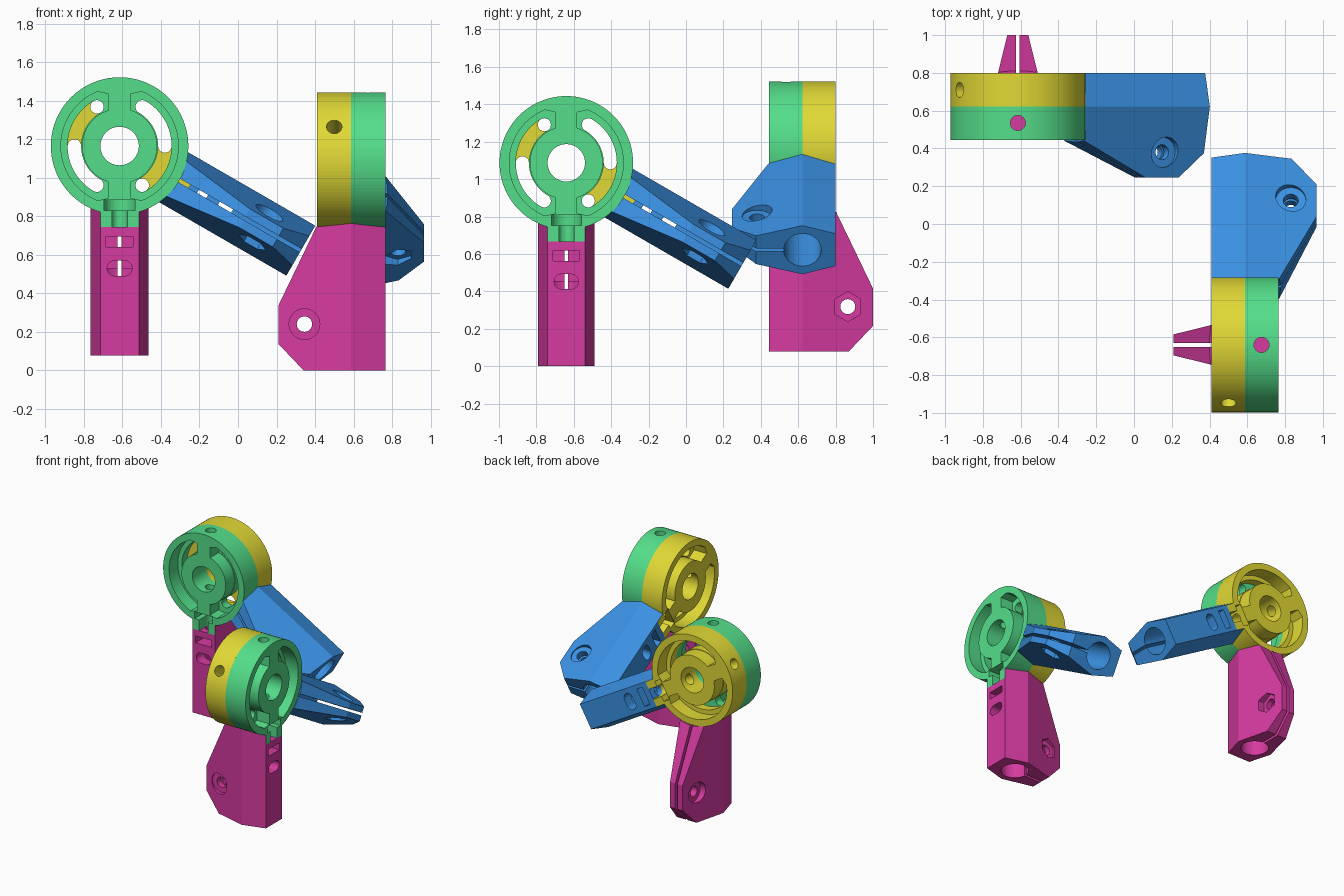
import bpy, bmesh, math
from mathutils import Matrix

if "Cube" in bpy.data.objects:
    bpy.data.objects.remove(bpy.data.objects["Cube"])

R, TH = 0.357, 0.1775          # disc radius, thickness of one half


def arc(r, a0, a1, n=24, cx=0, cy=0):
    out = []
    for i in range(n + 1):
        a = math.radians(a0 + (a1 - a0) * i / n)
        out.append((cx + r * math.cos(a), cy + r * math.sin(a)))
    return out


def circle(r, cx=0, cy=0, n=32, turn=0):
    return arc(r, turn, 360 + turn, n, cx, cy)[:-1]


def rect(x0, x1, y0, y1):
    return [(x0, y0), (x1, y0), (x1, y1), (x0, y1)]


def prism(name, pts, lo, hi, axis):
    """Extrude a 2D profile along an axis."""
    place = {'x': lambda a, b, t: (t, a, b),
             'y': lambda a, b, t: (a, t, b),
             'z': lambda a, b, t: (a, b, t)}[axis]
    bm = bmesh.new()
    lower = [bm.verts.new(place(a, b, lo)) for a, b in pts]
    upper = [bm.verts.new(place(a, b, hi)) for a, b in pts]
    bm.faces.new(lower)
    bm.faces.new(upper)
    n = len(pts)
    for i in range(n):
        j = (i + 1) % n
        bm.faces.new((lower[i], lower[j], upper[j], upper[i]))
    bmesh.ops.recalc_face_normals(bm, faces=bm.faces)
    me = bpy.data.meshes.new(name)
    bm.to_mesh(me)
    bm.free()
    ob = bpy.data.objects.new(name, me)
    bpy.context.collection.objects.link(ob)
    return ob


def carve(ob, pts, lo, hi, axis, op='DIFFERENCE'):
    """Boolean a prism into an object, then drop the cutter."""
    cutter = prism("cutter", pts, lo, hi, axis)
    m = ob.modifiers.new("cut", 'BOOLEAN')
    m.operation, m.object, m.solver = op, cutter, 'EXACT'
    bpy.context.view_layer.objects.active = ob
    bpy.ops.object.modifier_apply(modifier=m.name)
    bpy.data.objects.remove(cutter)


def spin(pts, s):
    return [(s * a, s * b) for a, b in pts]


# Disc with neck tab, front face at y = 0
tab = math.degrees(math.asin(0.1 / R))
disc = prism("disc", [(-0.1, -0.42), (0.1, -0.42)] + arc(R, -90 + tab, 270 - tab, 110), 0, TH, 'y')
carve(disc, circle(0.1, n=48), -0.1, 0.3, 'y')
pocket = (arc(0.305, 112, 248, 40) + [(-0.057, -0.27)]
          + arc(0.195, 253, 107, 40) + [(-0.057, 0.27)])
c, m = math.cos(math.radians(120)) * 0.235, math.sin(math.radians(120)) * 0.235
slot = (arc(0.27, 120, 240, 30) + arc(0.035, 240, 420, 12, c, -m)[1:]
        + arc(0.2, 240, 120, 30)[1:] + arc(0.035, 300, 480, 12, c, m)[1:-1])
for s in (1, -1):
    carve(disc, spin(pocket, s), -0.1, 0.11, 'y')
    carve(disc, spin(slot, s), 0.05, 0.3, 'y')
# screw channel, shaft slot and head pocket in the neck
carve(disc, circle(0.04, 0, 0.09), -0.6, 0.6, 'z')
carve(disc, [(-0.04, -0.1), (0.04, -0.1)] + arc(0.04, 0, 180, 12, 0, 0.09), -0.5, -0.31, 'z')
carve(disc, [(-0.08, -0.1), (0.08, -0.1)] + arc(0.08, 0, 180, 16, 0, 0.085), -0.335, -0.28, 'z')

# Clamp arm hanging below the disc
side = [(0, -0.25), (0, -1.087), (0.425, -1.087), (0.555, -0.95),
        (0.555, -0.75), (0.355, -0.335), (0.355, -0.25)]
arm = prism("arm", side, -0.3, 0.3, 'x')
section = [(0.1, 0), (0.15, TH), (0.105, 0.355), (0.052, 0.57)]
section = [(0.1, -0.0)] + section[1:] + [(-a, b) for a, b in reversed(section)]
carve(arm, section, -1.3, 0, 'z', 'INTERSECT')
carve(arm, circle(R, n=128), -0.1, 0.4, 'y')
carve(arm, rect(-0.1, 0.1, -0.1, TH), -0.42, 0, 'z')
# tube socket, slit, nut slot, inspection hole, screw hole
carve(arm, circle(0.1, 0, TH, 40), -1.2, -0.635, 'z')
carve(arm, rect(-0.01, 0.01, 0.13, 0.7), -1.2, -0.2, 'z')
carve(arm, rect(-0.07, 0.07, -0.1, 0.16), -0.525, -0.47, 'z')
carve(arm, circle(0.04, 0, 0.09), -0.5, -0.35, 'z')
oval = arc(0.04, -90, 90, 12, 0.025, -0.635) + arc(0.04, 90, 270, 12, -0.025, -0.635)
carve(arm, oval, -0.1, 0.2, 'y')
# clamp bolt: through hole, round head recess, hexagonal nut recess
carve(arm, circle(0.04, 0.42, -0.847), -0.3, 0.3, 'x')
carve(arm, circle(0.08, 0.42, -0.847), -0.3, -0.06, 'x')
carve(arm, circle(0.08, 0.42, -0.847, 6, 30), 0.055, 0.3, 'x')


def material(name, rgb):
    mat = bpy.data.materials.new(name)
    mat.diffuse_color = [((v + 0.055) / 1.055) ** 2.4 for v in rgb] + [1]
    mat.use_nodes = True
    mat.node_tree.nodes["Principled BSDF"].inputs["Base Color"].default_value = mat.diffuse_color
    return mat


green = material("green", (0.33, 0.87, 0.54))
yellow = material("yellow", (0.88, 0.85, 0.21))
magenta = material("magenta", (0.84, 0.23, 0.63))
blue = material("blue", (0.23, 0.57, 0.89))

# Each hinge pairs a half with its flipped, turned twin; two hinges in all
flipped = (Matrix.Rotation(math.radians(-60), 4, 'Y')
           @ Matrix.Translation((0, 2 * TH, 0)) @ Matrix.Rotation(math.pi, 4, 'Z'))
halves = [("front", Matrix(), green, magenta), ("rear", flipped, yellow, blue)]
hinges = [("left", Matrix.Translation((-0.615, 0.445, 1.165))),
          ("right", Matrix.Translation((0.765, -0.64, 1.087)) @ Matrix.Rotation(math.pi / 2, 4, 'Z'))]
for side_name, place in hinges:
    for half_name, turn, disc_mat, arm_mat in halves:
        for src, mat in ((disc, disc_mat), (arm, arm_mat)):
            me = src.data.copy()
            me.materials.clear()
            me.materials.append(mat)
            ob = bpy.data.objects.new(f"{side_name}_{half_name}_{src.name}", me)
            ob.matrix_world = place @ turn
            bpy.context.collection.objects.link(ob)
for ob in (disc, arm):
    bpy.data.objects.remove(ob)
